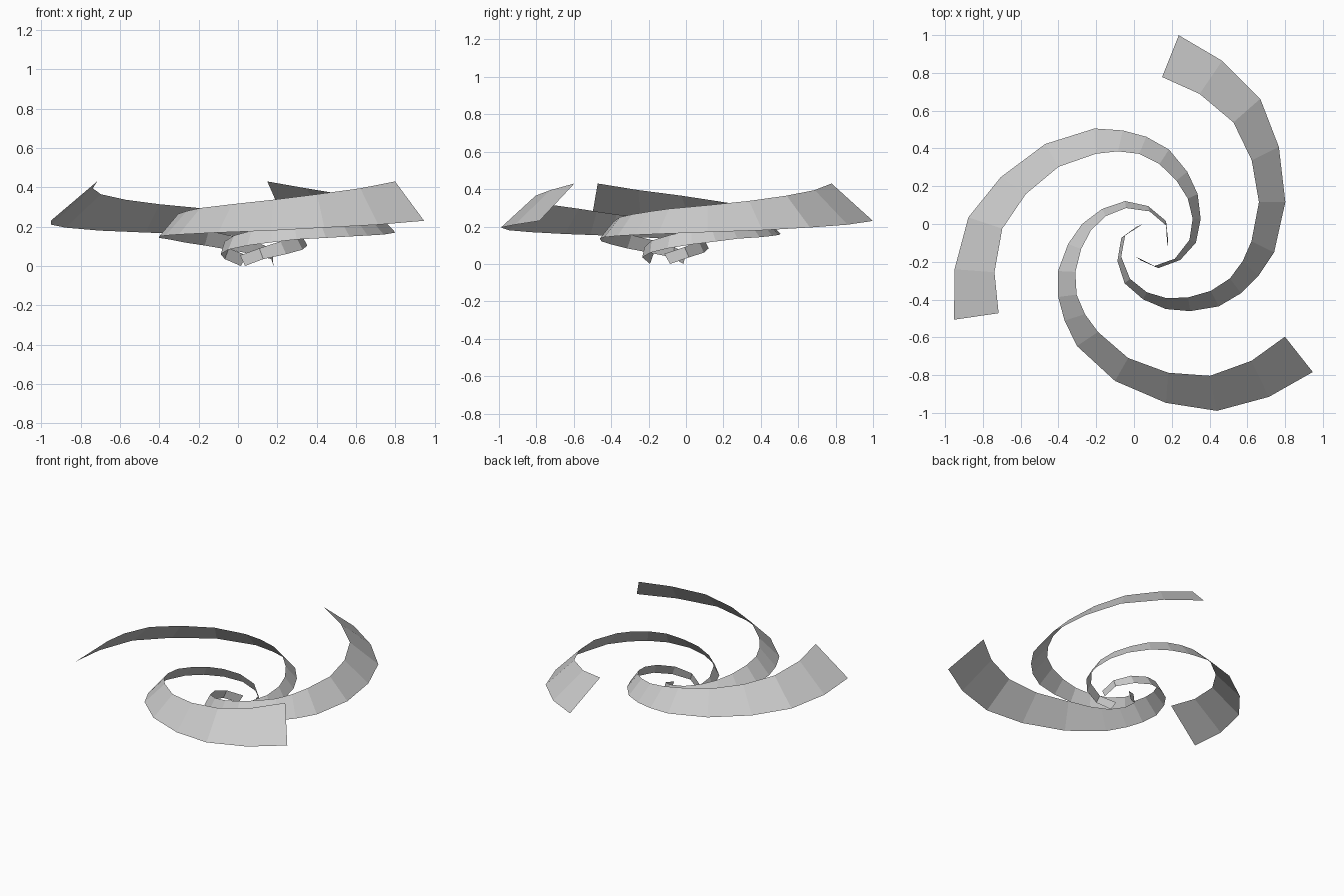
import bpy, bmesh
from math import radians, cos, sin

CENTRE = (0.077, -0.097)

# Spiral edges from tip to core: (radius, angle in degrees, height)
LOWER = [(1.108, -38.3, .23), (1.037, -52.1, .21), (.963, -67.9, .195), (.855, -83.8, .18),
         (.755, -103.6, .17), (.667, -124.6, .16), (.608, -137, .155), (.559, -148.8, .15),
         (.503, -162.4, .143), (.426, -178.8, .135), (.365, -195.4, .12), (.303, -215.6, .104),
         (.251, -240.4, .083), (.192, -269.2, .06), (.146, -309.4, .035), (.104, -353.3, 0)]
UPPER = [(.878, -34.7, .43), (.831, -49, .395), (.778, -65.3, .365), (.698, -81.5, .337),
         (.622, -100, .314), (.545, -119.4, .295), (.508, -131.5, .28), (.471, -144, .265),
         (.418, -158, .25), (.359, -174.3, .225), (.311, -192, .203), (.265, -211.8, .18),
         (.217, -236.7, .155), (.164, -272, .125), (.129, -316, .09), (.101, -371, .054)]


def point(p, turn):
    r, a, z = p
    a = radians(a + turn)
    return (CENTRE[0] + r * cos(a), CENTRE[1] + r * sin(a), z)


def spiral_arm(name, turn):
    bm = bmesh.new()
    low = [bm.verts.new(point(p, turn)) for p in LOWER]
    top = [bm.verts.new(point(p, turn)) for p in UPPER]
    for i in range(len(low) - 1):
        bm.faces.new((low[i], top[i], top[i + 1], low[i + 1]))
    mesh = bpy.data.meshes.new(name)
    bm.to_mesh(mesh)
    bm.free()
    bpy.context.collection.objects.link(bpy.data.objects.new(name, mesh))


# Three identical ribbons, a third of a turn apart
for n in range(3):
    spiral_arm(f"spiral_arm_{n + 1}", 120 * n)
